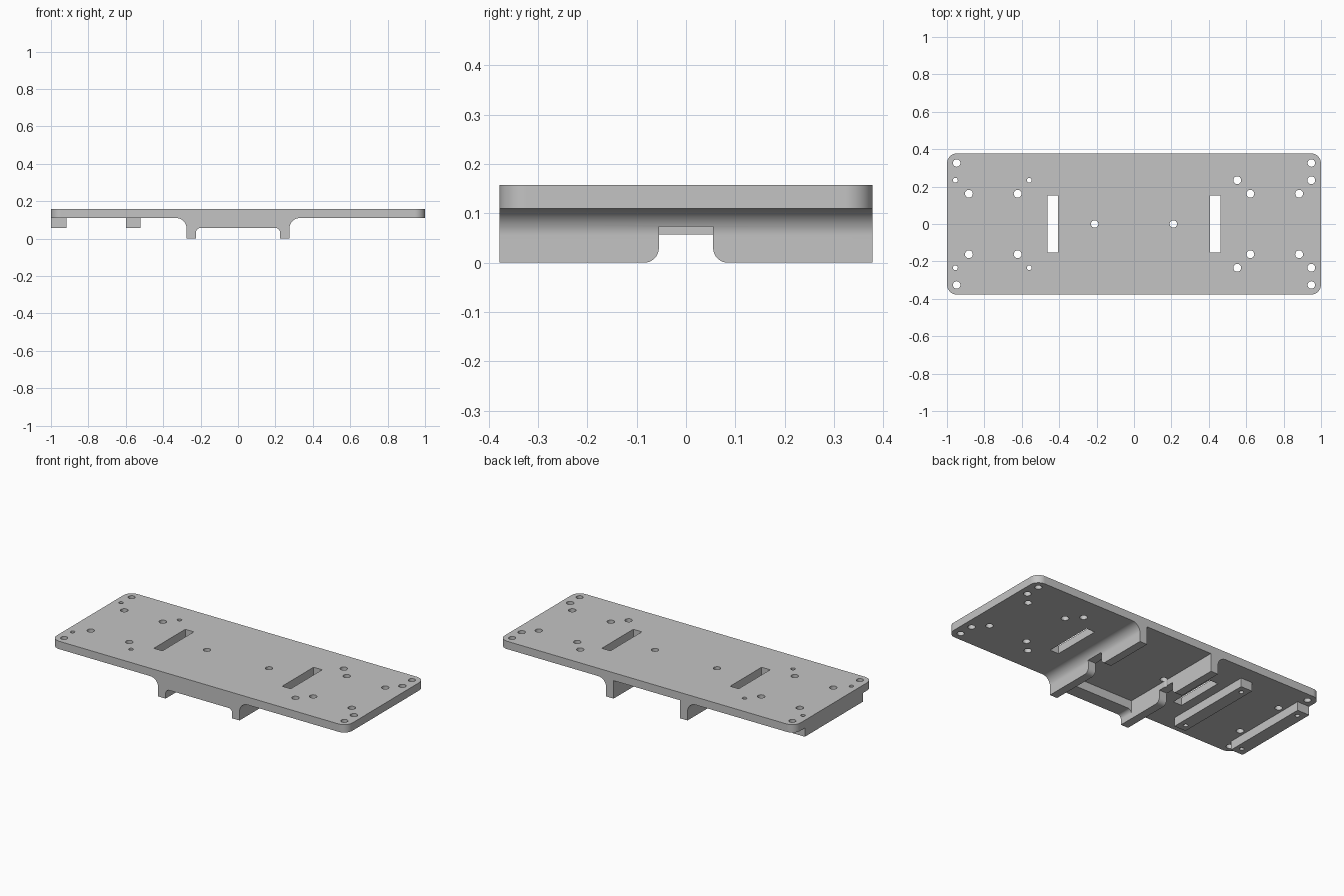
import bpy
import bmesh
import math

cube = bpy.data.objects.get("Cube")
if cube:
    bpy.data.objects.remove(cube, do_unlink=True)

# One plain grey for the whole casting
GREY = (0.55, 0.55, 0.55, 1)
grey = bpy.data.materials.new("plain grey")
grey.use_nodes = True
grey.diffuse_color = GREY
grey.node_tree.nodes["Principled BSDF"].inputs["Base Color"].default_value = GREY

# Main sizes
HALF_X, HALF_Y = 1.0, 0.378
TOP, UNDER = 0.158, 0.11
EMBED = 0.13      # height at which lower parts end inside the plate
PAD = 0.057       # underside of the rails and the rib
LEG_IN, LEG_OUT = 0.225, 0.275


def arc(cx, cy, r, start, end, steps=10):
    """Points on an arc, angles in degrees."""
    angles = [math.radians(start + (end - start) * i / steps) for i in range(steps + 1)]
    return [(cx + r * math.cos(a), cy + r * math.sin(a)) for a in angles]


def prism(name, profile, low, high, axis):
    """Extrude a 2D profile along an axis."""
    place = {"X": lambda u, v, w: (w, u, v),
             "Y": lambda u, v, w: (u, w, v),
             "Z": lambda u, v, w: (u, v, w)}[axis]
    bm = bmesh.new()
    ends = [[bm.verts.new(place(u, v, w)) for u, v in profile] for w in (low, high)]
    for ring in ends:
        bm.faces.new(ring)
    n = len(profile)
    for i in range(n):
        j = (i + 1) % n
        bm.faces.new((ends[0][i], ends[0][j], ends[1][j], ends[1][i]))
    bmesh.ops.recalc_face_normals(bm, faces=bm.faces)
    mesh = bpy.data.meshes.new(name)
    bm.to_mesh(mesh)
    bm.free()
    mesh.materials.append(grey)
    obj = bpy.data.objects.new(name, mesh)
    bpy.context.collection.objects.link(obj)
    return obj


def box(x0, x1, y0, y1):
    return [(x0, y0), (x1, y0), (x1, y1), (x0, y1)]


def combine(target, part, operation):
    """Apply a boolean and discard the helper."""
    part.hide_render = True
    mod = target.modifiers.new(operation.lower(), "BOOLEAN")
    mod.operation = operation
    mod.solver = "EXACT"
    mod.object = part
    bpy.context.view_layer.objects.active = target
    bpy.ops.object.modifier_apply(modifier=mod.name)
    bpy.data.objects.remove(part, do_unlink=True)


# Plate with rounded corners
r = 0.055
cx, cy = HALF_X - r, HALF_Y - r
outline = []
for sx, sy, start in ((1, 1, 0), (-1, 1, 90), (-1, -1, 180), (1, -1, 270)):
    outline += arc(sx * cx, sy * cy, r, start, start + 90)
plate = prism("mounting_plate", outline, UNDER, TOP, "Z")

# Two legs, each with a fillet on the outside
fillet = UNDER - 0.055
leg_profile = [(LEG_IN, EMBED), (LEG_IN, 0), (LEG_OUT, 0)]
leg_profile += arc(LEG_OUT + fillet, UNDER - fillet, fillet, 180, 90)
leg_profile += [(LEG_OUT + fillet, EMBED)]
for side in (-1, 1):
    leg = prism("leg", [(side * u, v) for u, v in leg_profile], -HALF_Y, HALF_Y, "Y")
    combine(plate, leg, "UNION")

# Rib joining the legs along the front edge
r = 0.025
right_half = [(0.25, EMBED), (0.25, PAD - r)]
right_half += arc(LEG_IN - r, PAD - r, r, 0, 90)
rib_profile = right_half + [(-u, v) for u, v in reversed(right_half)]
combine(plate, prism("front_rib", rib_profile, -HALF_Y, -0.29, "Y"), "UNION")

# Two spacer rails under the right end
for x0, x1 in ((-1, -0.918), (-0.598, -0.52)):
    combine(plate, prism("rail", box(x0, x1, -0.28, 0.28), PAD, EMBED, "Z"), "UNION")

# Notch through both legs with rounded lower corners
r = 0.03
half = [(0.055, 0.073)] + arc(0.055 + r, r, r, 180, 270) + [(0.055 + r, -0.05)]
notch = half + [(-u, v) for u, v in reversed(half)]
combine(plate, prism("notch_cutter", notch, -0.4, 0.4, "X"), "DIFFERENCE")

# Long slots
for x0, x1 in ((-0.463, -0.405), (0.405, 0.463)):
    combine(plate, prism("slot_cutter", box(x0, x1, -0.152, 0.152), -0.1, 0.3, "Z"), "DIFFERENCE")

# Screw holes: x, y, radius, repeated at front and back
holes = [(-0.56, 0.234, 0.013), (-0.955, 0.234, 0.013),
         (0.552, 0.234, 0.021), (0.948, 0.234, 0.021)]
for side in (-1, 1):
    holes += [(side * 0.948, 0.326, 0.02), (side * 0.883, 0.162, 0.021),
              (side * 0.622, 0.162, 0.021), (side * 0.21, 0, 0.02)]
for x, y, radius in holes:
    for yy in {y, -y}:
        circle = arc(x, yy, radius, 0, 360, 24)[:-1]
        combine(plate, prism("hole_cutter", circle, -0.1, 0.3, "Z"), "DIFFERENCE")

# Smooth fillets with crisp flats
bpy.ops.object.select_all(action="DESELECT")
plate.select_set(True)
bpy.context.view_layer.objects.active = plate
bpy.ops.object.shade_smooth_by_angle(angle=math.radians(30))
weighted = plate.modifiers.new("flat_normals", "WEIGHTED_NORMAL")
weighted.keep_sharp = True
